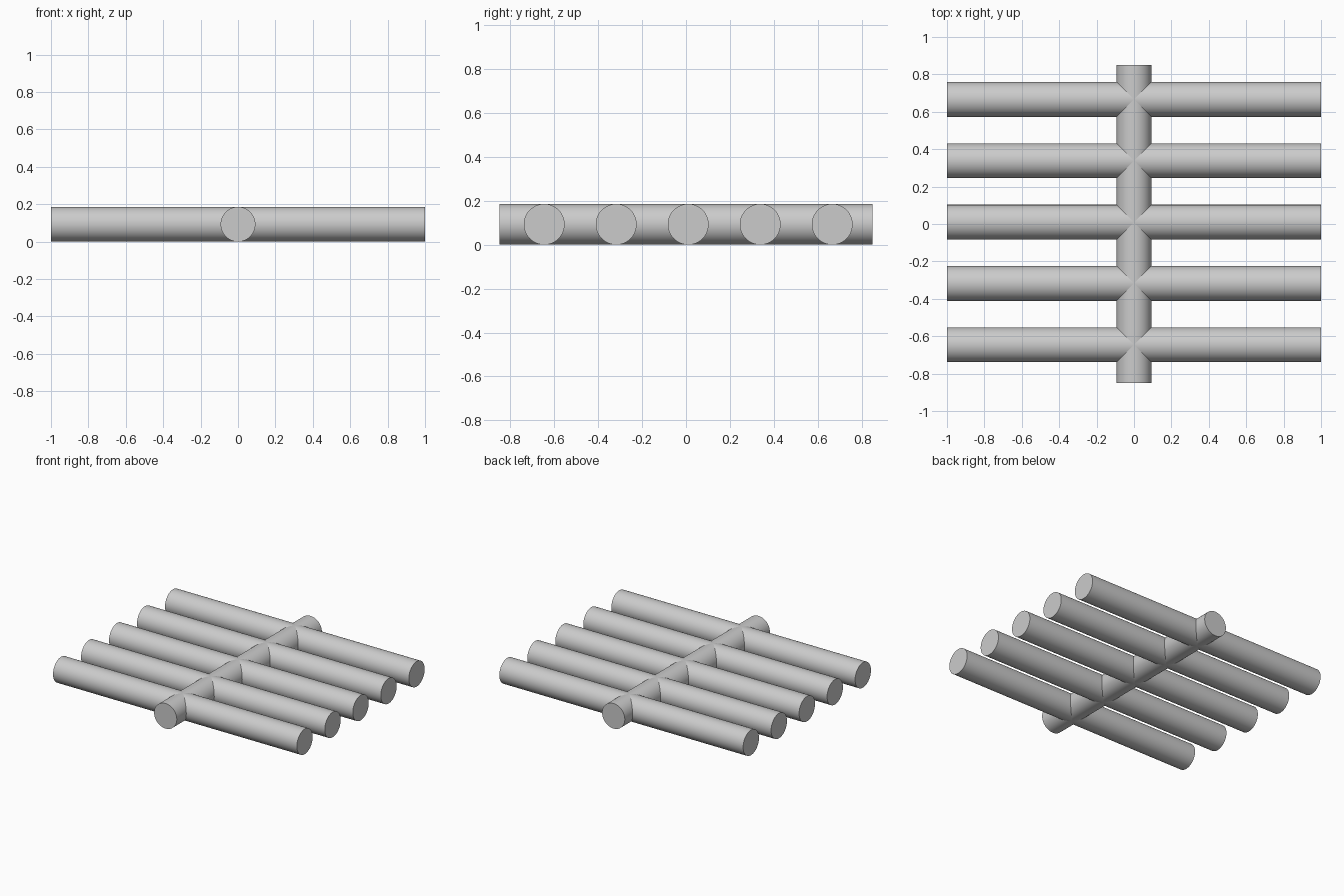
import bpy
from math import radians

if "Cube" in bpy.data.objects:
    bpy.data.objects.remove(bpy.data.objects["Cube"])

R = 0.093          # rod radius; all rods share the same centre height


def rod(name, length, y, rotation):
    bpy.ops.mesh.primitive_cylinder_add(vertices=96, radius=R, depth=length,
                                        location=(0, y, R), rotation=rotation)
    ob = bpy.context.object
    ob.name = name
    bpy.ops.object.transform_apply(location=False, rotation=True, scale=True)
    bpy.ops.object.shade_smooth_by_angle(angle=radians(30))
    return ob


# central spine running front to back
rod("spine_rod", 1.70, 0, (radians(90), 0, 0))

# five evenly spaced cross rods, set very slightly towards the back
for i in range(5):
    rod(f"cross_rod_{i + 1}", 2.0, 0.01 + (i - 2) * 0.328, (0, radians(90), 0))
